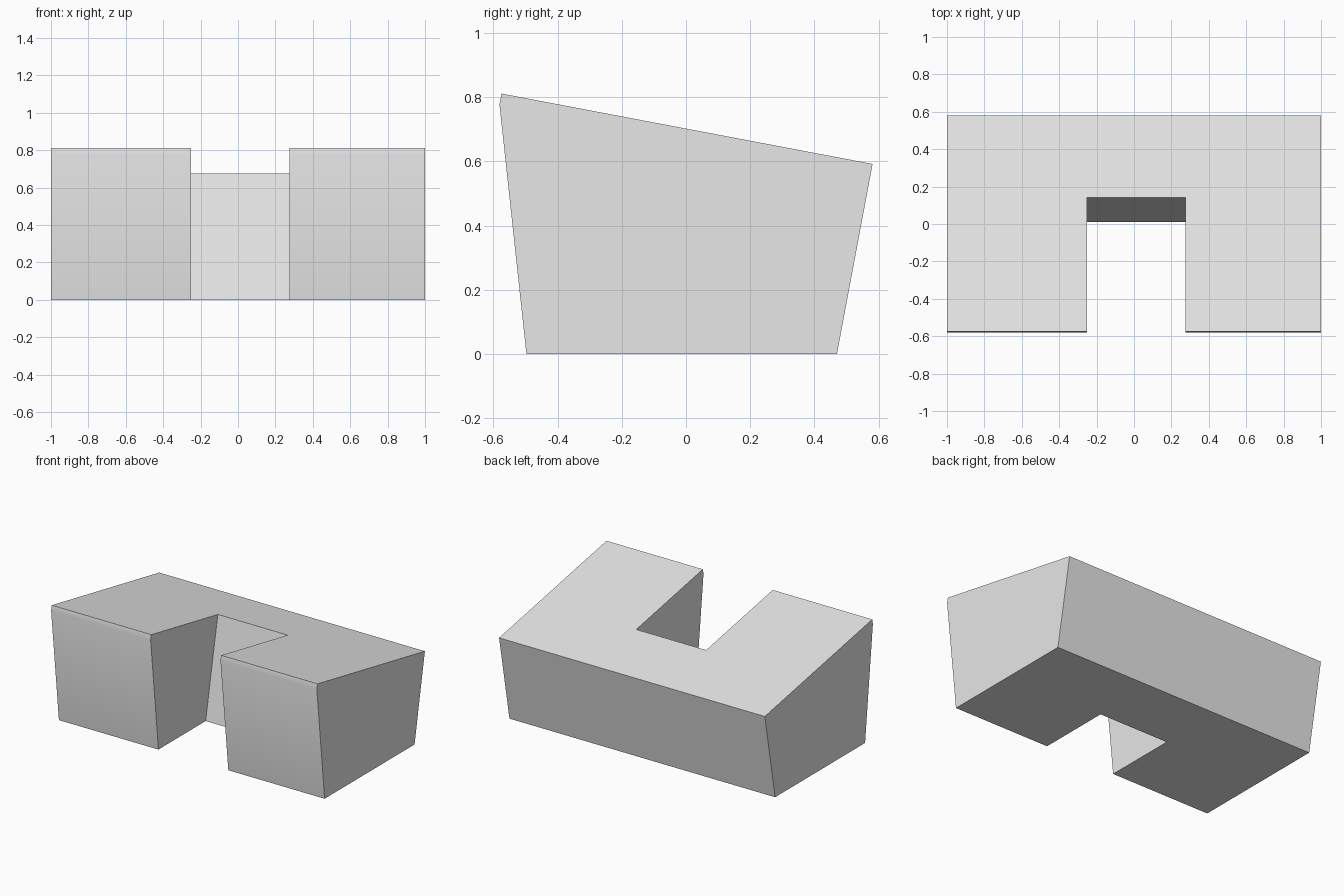
import bpy
import bmesh

cube = bpy.data.objects.get("Cube")
if cube:
    bpy.data.objects.remove(cube, do_unlink=True)

grey = bpy.data.materials.new("light grey")
grey.use_nodes = True
grey.diffuse_color = (0.8, 0.8, 0.8, 1)
grey.node_tree.nodes["Principled BSDF"].inputs["Base Color"].default_value = (0.8, 0.8, 0.8, 1)


def prism(name, profile, x0, x1):
    """Extrude a (y, z) side profile from x0 to x1."""
    bm = bmesh.new()
    face = bm.faces.new([bm.verts.new((x0, y, z)) for y, z in profile])
    ext = bmesh.ops.extrude_face_region(bm, geom=[face])
    moved = [v for v in ext["geom"] if isinstance(v, bmesh.types.BMVert)]
    bmesh.ops.translate(bm, verts=moved, vec=(x1 - x0, 0, 0))
    bmesh.ops.recalc_face_normals(bm, faces=bm.faces)
    mesh = bpy.data.meshes.new(name)
    bm.to_mesh(mesh)
    bm.free()
    mesh.materials.append(grey)
    obj = bpy.data.objects.new(name, mesh)
    bpy.context.collection.objects.link(obj)
    return obj


# Sloped-top block with flared front and back and a narrow front lip
block = prism("notched_block", [(-0.497, 0), (0.47, 0), (0.581, 0.592),
                                (-0.574, 0.811), (-0.581, 0.778)], -1, 1)

# Front notch with a back wall leaning backwards
lean = 0.131 / 0.676
cutter = prism("notch_cutter", [(-1, -0.2), (0.011 - 0.2 * lean, -0.2),
                                (0.011 + lean, 1), (-1, 1)], -0.251, 0.275)
cutter.hide_render = True

cut = block.modifiers.new("notch", "BOOLEAN")
cut.operation = "DIFFERENCE"
cut.solver = "EXACT"
cut.object = cutter

bpy.ops.object.select_all(action="DESELECT")
block.select_set(True)
bpy.context.view_layer.objects.active = block
bpy.ops.object.modifier_apply(modifier=cut.name)
bpy.data.objects.remove(cutter, do_unlink=True)

# Soft front lip, crisp edges elsewhere
bpy.ops.object.shade_smooth_by_angle()
